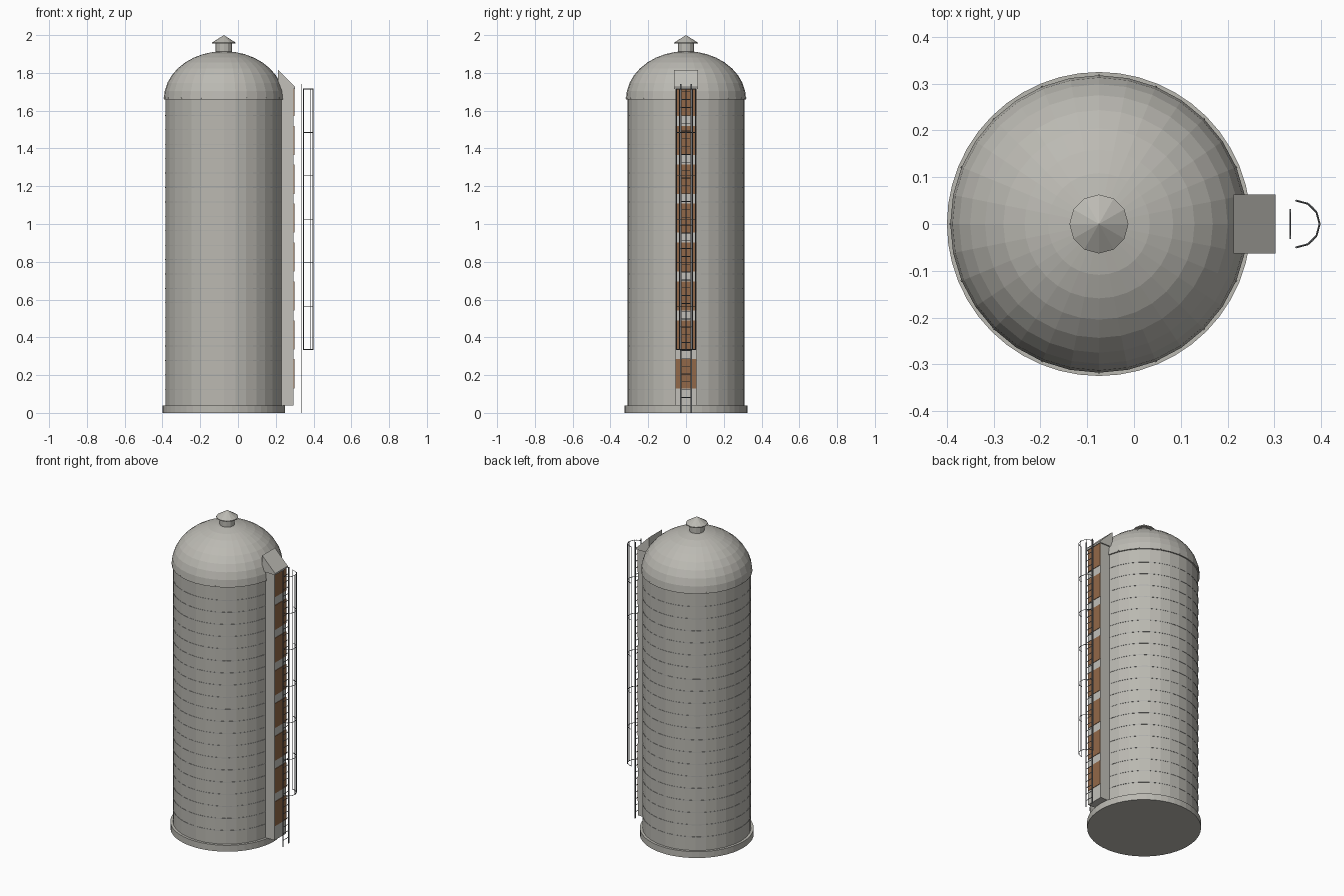
import bpy, bmesh, math
from mathutils import Vector

if "Cube" in bpy.data.objects:
    bpy.data.objects.remove(bpy.data.objects["Cube"])

AX = -0.075  # silo axis in x


def mat(name, c):
    m = bpy.data.materials.new(name)
    m.diffuse_color = (*c, 1)
    m.use_nodes = True
    m.node_tree.nodes["Principled BSDF"].inputs["Base Color"].default_value = m.diffuse_color
    return m


CONCRETE = mat("concrete grey", (0.49, 0.48, 0.44))
METAL = mat("dome metal", (0.50, 0.49, 0.45))
CHUTE = mat("chute grey", (0.54, 0.53, 0.49))
HOOP = mat("hoop steel", (0.42, 0.42, 0.40))
DOOR = mat("door brown", (0.29, 0.14, 0.065))
STEEL = mat("ladder steel", (0.16, 0.17, 0.18))


def finish(name, bm, m):
    bmesh.ops.recalc_face_normals(bm, faces=bm.faces)
    me = bpy.data.meshes.new(name)
    bm.to_mesh(me)
    bm.free()
    me.materials.append(m)
    ob = bpy.data.objects.new(name, me)
    bpy.context.collection.objects.link(ob)
    return ob


def lathe(bm, profile, n, closed=False):
    """Revolve (radius, z) points about the silo axis."""
    rings = []
    for r, z in profile:
        if r < 1e-6:
            rings.append([bm.verts.new((AX, 0, z))] * n)
        else:
            rings.append([bm.verts.new((AX + r * math.cos(a), r * math.sin(a), z))
                          for a in (2 * math.pi * i / n for i in range(n))])
    pairs = list(zip(rings, rings[1:])) + ([(rings[-1], rings[0])] if closed else [])
    for a, b in pairs:
        for i in range(n):
            j = (i + 1) % n
            quad = list(dict.fromkeys((a[i], a[j], b[j], b[i])))
            bm.faces.new(quad)


def lathe_object(name, profile, n, m):
    bm = bmesh.new()
    lathe(bm, profile, n)
    return finish(name, bm, m)


def box(bm, lo, hi):
    g = bmesh.ops.create_cube(bm, size=1)
    for v in g["verts"]:
        v.co = Vector([(l + h) / 2 + c * (h - l) for l, h, c in zip(lo, hi, v.co)])


def rod(bm, p, q, r=0.003, n=6):
    """Thin round bar between two points."""
    p, q = Vector(p), Vector(q)
    d = q - p
    g = bmesh.ops.create_cone(bm, cap_ends=True, segments=n, radius1=r,
                              radius2=r, depth=d.length)
    rot = d.to_track_quat('Z', 'Y')
    for v in g["verts"]:
        v.co = rot @ v.co + (p + q) / 2


# Foundation and concrete wall
lathe_object("foundation", [(0, 0), (0.325, 0), (0.325, 0.04), (0, 0.04)], 48, CONCRETE)
lathe_object("silo_wall", [(0, 0.03), (0.31, 0.03), (0.31, 1.67), (0, 1.67)], 32, CONCRETE)

# Tension hoops around the wall
bm = bmesh.new()
for k in range(20):
    z = 0.125 + 0.0763 * k
    lathe(bm, [(0.306, z - 0.002), (0.311, z - 0.002),
               (0.311, z + 0.002), (0.306, z + 0.002)], 48, closed=True)
finish("wall_hoops", bm, HOOP)

# Domed roof
dome = [(0, 1.66)] + [(0.318 * math.cos(t), 1.66 + 0.255 * math.sin(t))
                      for t in (math.pi / 2 * i / 9 for i in range(9))] + [(0, 1.915)]
lathe_object("dome_roof", dome, 32, METAL)

# Bolts around the dome rim
bm = bmesh.new()
for i in range(16):
    a = 2 * math.pi * i / 16
    d = Vector((math.cos(a), math.sin(a), 0))
    c = Vector((AX, 0, 1.666))
    rod(bm, c + d * 0.312, c + d * 0.3195, 0.0025)
finish("rim_bolts", bm, METAL)

# Roof vent
lathe_object("vent_neck", [(0, 1.90), (0.043, 1.90), (0.043, 1.957), (0, 1.957)], 12, METAL)
lathe_object("vent_cap", [(0, 1.955), (0.063, 1.955), (0.063, 1.96), (0, 2.0)], 12, METAL)

# Unloading chute and its sloped hood
bm = bmesh.new()
box(bm, (0.20, -0.056, 0.04), (0.295, 0.056, 1.725))
finish("chute", bm, CHUTE)

bm = bmesh.new()
sides = [[bm.verts.new((x, y, z)) for x, z in
          ((0.213, 1.715), (0.303, 1.715), (0.303, 1.725), (0.213, 1.815))]
         for y in (-0.063, 0.063)]
for s in sides:
    bm.faces.new(s)
for i in range(4):
    j = (i + 1) % 4
    bm.faces.new((sides[0][i], sides[0][j], sides[1][j], sides[1][i]))
finish("chute_hood", bm, CHUTE)

# Row of wooden doors on the chute
bm = bmesh.new()
for k in range(8):
    z = 0.13 + 0.206 * k
    box(bm, (0.29, -0.055, z), (0.298, 0.055, min(z + 0.154, 1.715)))
finish("chute_doors", bm, DOOR)

# Ladder rails and rungs
bm = bmesh.new()
for y in (-0.028, 0.028):
    box(bm, (0.3325, y - 0.004, 0), (0.3355, y + 0.004, 1.74))
for k in range(41):
    z = 0.04 + 0.0415 * k
    rod(bm, (0.334, -0.028, z), (0.334, 0.028, z), 0.002)
finish("ladder", bm, STEEL)

# Safety cage: half hoops joined by upright bars
bm = bmesh.new()


def arc(i, n, z):
    a = -math.pi / 2 + math.pi * i / n
    return (0.347 + 0.05 * math.cos(a), 0.05 * math.sin(a), z)


for k in range(7):
    z = 0.335 + 0.23 * k
    for i in range(6):
        rod(bm, arc(i, 6, z), arc(i + 1, 6, z), 0.002, 4)
for i in range(5):
    rod(bm, arc(i, 4, 0.333), arc(i, 4, 1.717), 0.0025, 4)
finish("ladder_cage", bm, STEEL)
